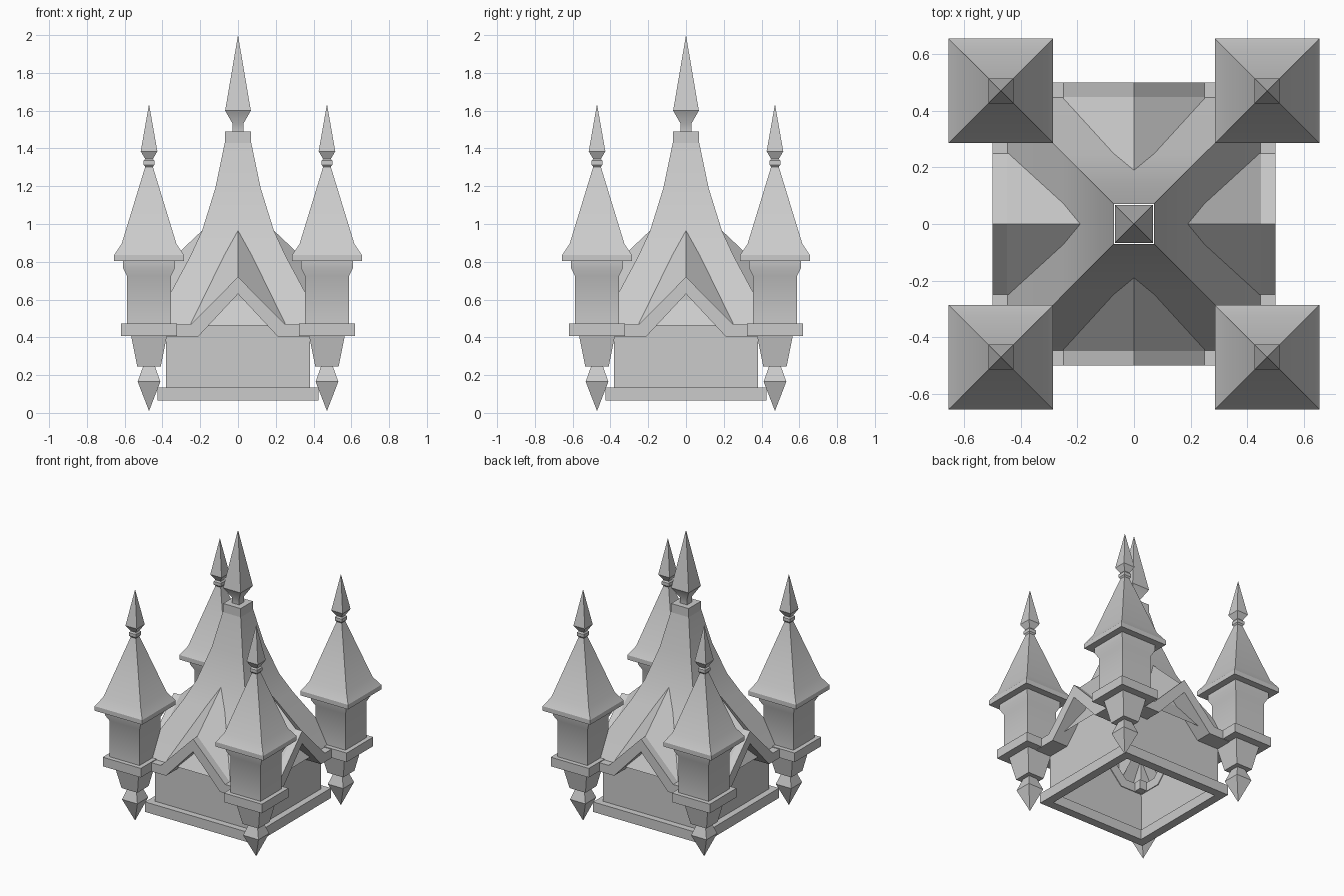
import bpy
import bmesh
from math import pi
from mathutils import Matrix, Vector

if "Cube" in bpy.data.objects:
    bpy.data.objects.remove(bpy.data.objects["Cube"], do_unlink=True)

stone = bpy.data.materials.new("grey stone")
stone.use_nodes = True
grey = (0.6, 0.6, 0.6, 1)
stone.diffuse_color = grey
stone.node_tree.nodes["Principled BSDF"].inputs["Base Color"].default_value = grey


def finish(name, bm, place=Matrix(), recalc=True):
    """Turn a bmesh into a named, placed and shaded object."""
    if recalc:
        bmesh.ops.recalc_face_normals(bm, faces=bm.faces)
    mesh = bpy.data.meshes.new(name)
    bm.to_mesh(mesh)
    bm.free()
    mesh.materials.append(stone)
    obj = bpy.data.objects.new(name, mesh)
    bpy.context.collection.objects.link(obj)
    obj.matrix_world = place
    bpy.ops.object.select_all(action="DESELECT")
    obj.select_set(True)
    bpy.context.view_layer.objects.active = obj
    bpy.ops.object.shade_smooth_by_angle(angle=pi / 6)
    return obj


def square_stack(name, profile, place=Matrix(), caps=True, loop=False):
    """Join square rings given as (half width, height); zero width is a tip."""
    bm = bmesh.new()
    rings = []
    for half, z in profile:
        if half == 0:
            rings.append([bm.verts.new((0, 0, z))] * 4)
        else:
            corners = ((-half, -half), (half, -half), (half, half), (-half, half))
            rings.append([bm.verts.new((x, y, z)) for x, y in corners])
    pairs = list(zip(rings, rings[1:]))
    if loop:
        pairs.append((rings[-1], rings[0]))
    for low, high in pairs:
        for i in range(4):
            j = (i + 1) % 4
            bm.faces.new(dict.fromkeys((low[i], low[j], high[j], high[i])))
    if caps and not loop:
        for ring in (rings[0], rings[-1]):
            if len(set(ring)) == 4:
                bm.faces.new(ring)
    return finish(name, bm, place, recalc=caps)


def gable_plate(name, half_outline, front, back, place):
    """Mirror a half outline in x and extrude it in y."""
    outline = half_outline + [(-x, z) for x, z in reversed(half_outline) if x > 0]
    bm = bmesh.new()
    face = bm.faces.new([bm.verts.new((x, front, z)) for x, z in outline])
    if back != front:
        new = bmesh.ops.extrude_face_region(bm, geom=[face])["geom"]
        moved = [v for v in new if isinstance(v, bmesh.types.BMVert)]
        bmesh.ops.translate(bm, verts=moved, vec=(0, back - front, 0))
    return finish(name, bm, place)


# Central tower: open plinth, concave roof, block and spire
square_stack("plinth", [(0.425, 0.065), (0.425, 0.135), (0.365, 0.135), (0.365, 0.065)],
             loop=True)
square_stack("main_roof", [(0.45, 0.462), (0.25, 0.835), (0.19, 0.965),
                           (0.12, 1.19), (0.07, 1.43)], caps=False)
square_stack("spire_block", [(0.068, 1.42), (0.068, 1.49)])
square_stack("spire", [(0.028, 1.48), (0.028, 1.53), (0.068, 1.6), (0, 2.0)])

# Four sides: gabled wall, verge board and dormer roof
wall = [(0, 0.67), (0.23, 0.43), (0.38, 0.43), (0.38, 0.08)]
board = [(0, 0.72), (0.25, 0.467), (0.45, 0.467), (0.45, 0.405), (0.21, 0.405)]
for i, side in enumerate(("front", "left", "back", "right")):
    turn = Matrix.Rotation(i * pi / 2, 4, "Z")
    gable_plate(side + "_wall", wall, -0.38, -0.38, turn).data
    # The verge board is closed by the underside of its peak
    gable_board = bmesh.new()
    for s in (1, -1):
        outline = board + [(0, 0.63)]
        verts = [gable_board.verts.new((s * x, -0.5, z)) for x, z in outline]
        gable_board.faces.new(verts)
    bmesh.ops.remove_doubles(gable_board, verts=gable_board.verts, dist=0.0001)
    new = bmesh.ops.extrude_face_region(gable_board, geom=list(gable_board.faces),
                                        use_keep_orig=True)["geom"]
    moved = [v for v in new if isinstance(v, bmesh.types.BMVert)]
    bmesh.ops.translate(gable_board, verts=moved, vec=(0, 0.125, 0))
    inner = [f for f in gable_board.faces
             if all(abs(v.co.x) < 0.0001 for v in f.verts)]
    bmesh.ops.delete(gable_board, geom=inner, context="FACES_ONLY")
    finish(side + "_verge_board", gable_board, turn)

    dormer = bmesh.new()
    ridge = [dormer.verts.new(p) for p in ((0, -0.45, 0.72), (0, -0.19, 0.965))]
    for s in (1, -1):
        eave = [dormer.verts.new((s * 0.25, y, z))
                for y, z in ((-0.45, 0.467), (-0.19, 0.712))]
        quad = [ridge[0], eave[0], eave[1], ridge[1]]
        dormer.faces.new(quad if s > 0 else quad[::-1])
    finish(side + "_dormer_roof", dormer, turn, recalc=False)

# Four corner turrets, from the hanging drop up to the finial
turret_parts = {
    "drop": [(0, 0.01), (0.06, 0.165), (0.03, 0.25)],
    "corbel": [(0.062, 0.245), (0.095, 0.41)],
    "ledge": [(0.148, 0.408), (0.148, 0.472)],
    "shaft": [(0.117, 0.47), (0.117, 0.725), (0.137, 0.765), (0.137, 0.81)],
    "roof": [(0.185, 0.803), (0.185, 0.835), (0.145, 0.895), (0.018, 1.31)],
    "bead": [(0.018, 1.3), (0.028, 1.313), (0.028, 1.335), (0.018, 1.348)],
    "finial": [(0.018, 1.34), (0.044, 1.385), (0, 1.635)],
}
for x_name, sx in (("left", 1), ("right", -1)):
    for y_name, sy in (("front", -1), ("back", 1)):
        corner = Matrix.Translation(Vector((sx * 0.471, sy * 0.471, 0)))
        for part, profile in turret_parts.items():
            square_stack(f"{y_name}_{x_name}_turret_{part}", profile, corner)
